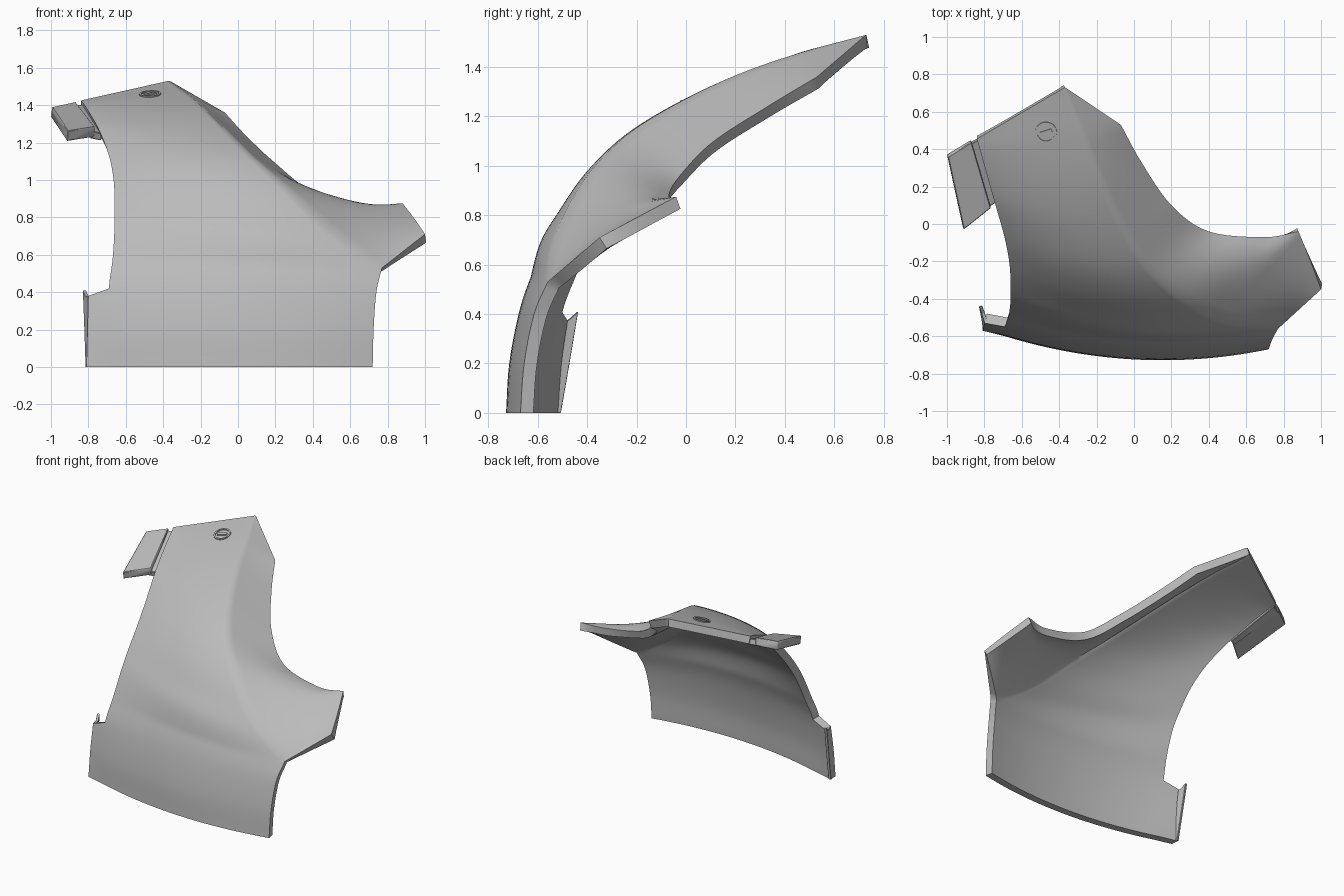
import bpy, bmesh, math
from mathutils import Vector
from mathutils.bvhtree import BVHTree

cube = bpy.data.objects.get("Cube")
if cube:
    bpy.data.objects.remove(cube, do_unlink=True)

grey = bpy.data.materials.new("plain_grey")
grey.use_nodes = True
grey.diffuse_color = (0.5, 0.5, 0.5, 1)
grey.node_tree.nodes["Principled BSDF"].inputs["Base Color"].default_value = (0.5, 0.5, 0.5, 1)

THICKNESS = 0.053
STEPS = 6


def add_object(name, bm, angle=35):
    """Turn a bmesh into a named, smooth shaded object."""
    mesh = bpy.data.meshes.new(name)
    bm.to_mesh(mesh)
    bm.free()
    mesh.materials.append(grey)
    obj = bpy.data.objects.new(name, mesh)
    bpy.context.collection.objects.link(obj)
    bpy.ops.object.select_all(action="DESELECT")
    obj.select_set(True)
    bpy.context.view_layer.objects.active = obj
    bpy.ops.object.shade_smooth_by_angle(angle=math.radians(angle))
    return obj


def spline(points, t, corners=()):
    """Smooth curve through points, kept sharp at the corner stations."""
    last = len(points) - 1
    i = min(int(t), last - 1)
    u = t - i
    b, c = Vector(points[i]), Vector(points[i + 1])
    a = 2 * b - c if i == 0 or i in corners else Vector(points[i - 1])
    d = 2 * c - b if i + 1 == last or i + 1 in corners else Vector(points[i + 2])
    return b + 0.5 * u * (c - a + u * (2 * a - 5 * b + 4 * c - d + u * (3 * (b - c) + d - a)))


def prism(name, top, depth, bevel=0.004):
    """Slab hanging from a ring of corner points."""
    bm = bmesh.new()
    upper = [bm.verts.new(p) for p in top]
    lower = [bm.verts.new(Vector(p) + Vector(depth)) for p in top]
    bm.faces.new(upper)
    bm.faces.new(lower[::-1])
    for i in range(len(top)):
        j = (i + 1) % len(top)
        bm.faces.new((upper[j], upper[i], lower[i], lower[j]))
    bmesh.ops.recalc_face_normals(bm, faces=bm.faces)
    bmesh.ops.bevel(bm, geom=bm.edges[:], offset=bevel, segments=1, affect="EDGES")
    return add_object(name, bm)


# Stations running from the bottom of the panel to its top
left_edge = [(-.69, -.60, 0), (-.69, -.59, .2), (-.69, -.55, .42), (-.67, -.49, .58),
             (-.66, -.41, .75), (-.66, -.33, .87), (-.665, -.22, 1), (-.69, -.08, 1.13),
             (-.74, .1, 1.26), (-.78, .24, 1.335), (-.82, .385, 1.4), (-.84, .455, 1.425)]
crease = [(.72, -.67, 0), (.725, -.655, .2), (.74, -.615, .4), (.77, -.56, .53),
          (.58, -.545, .66), (.42, -.5, .79), (.25, -.4, .96), (.08, -.245, 1.12),
          (-.05, -.04, 1.25), (-.17, .21, 1.37), (-.27, .47, 1.46), (-.37, .73, 1.53)]
bulge = [(b,) for b in (.09, .09, .09, .1, .1, .08, .07, .06, .045, .03, .015, 0)]

# Stations of the flange edge, starting beside the fourth crease station
flange_edge = [(1, -.35, .71), (.945, -.2, .79), (.88, -.04, .875), (.7, -.07, .87),
               (.4, -.04, .94), (.2, .1, 1.09), (.04, .33, 1.24), (-.07, .53, 1.36),
               (-.36, .725, 1.527)]
FLANGE_START = 3

# Outer edge of the lower left tab
tab_edge = [(-.81, -.57, 0), (-.805, -.555, .2), (-.8, -.53, .38)]
TAB_END = 2


def scalar_spline(points, t):
    return spline([(p[0], 0, 0) for p in points], t).x


def body_row(t):
    a, b, depth = spline(left_edge, t), spline(crease, t, (FLANGE_START,)), scalar_spline(bulge, t)
    row = []
    for k in range(25):
        s = k / 24
        p = a.lerp(b, s)
        p.y -= depth * 4 * s * (1 - s)
        row.append(p)
    return row


def flange_row(t):
    a = spline(crease, t, (FLANGE_START,))
    b = spline(flange_edge, t - FLANGE_START, (2, 7))
    return [a.lerp(b, k / 8) for k in range(9)]


def tab_row(t):
    a, b = spline(tab_edge, t), spline(left_edge, t)
    return [a.lerp(b, k / 4) for k in range(5)]


def add_patch(bm, row_at, start, end):
    count = (end - start) * STEPS
    rows = [[bm.verts.new(p) for p in row_at(start + i / STEPS)] for i in range(count + 1)]
    for low, high in zip(rows, rows[1:]):
        for k in range(len(low) - 1):
            bm.faces.new((low[k], low[k + 1], high[k + 1], high[k]))


# Main curved panel with its flange and tab
bm = bmesh.new()
add_patch(bm, body_row, 0, len(crease) - 1)
add_patch(bm, flange_row, FLANGE_START, len(crease) - 1)
add_patch(bm, tab_row, 0, TAB_END)
bmesh.ops.remove_doubles(bm, verts=bm.verts, dist=0.0008)
surface = BVHTree.FromBMesh(bm)
panel = add_object("curved_panel", bm, 40)
solid = panel.modifiers.new("thickness", "SOLIDIFY")
solid.thickness = THICKNESS
solid.offset = -1
solid.use_even_offset = False
bpy.ops.object.modifier_apply(modifier=solid.name)
for v in panel.data.vertices:
    v.co.z = max(v.co.z, 0)
bpy.ops.object.shade_smooth_by_angle(angle=math.radians(40))

# Turned-in lip along the tab, with a small pointed top
prism("tab_lip", [(-.808, -.57, 0), (-.8, -.53, .38), (-.815, -.48, .375),
                  (-.83, -.44, .41), (-.822, -.475, .2), (-.815, -.51, 0)], (.018, .004, 0), .002)

# Side flap and the sunken strip that joins it to the panel
prism("side_flap", [(-.995, .36, 1.39), (-.91, -.03, 1.262), (-.765, .085, 1.285),
                    (-.868, .437, 1.418)], (-.005, .012, -.055))
prism("flap_joint", [(-.89, .42, 1.397), (-.79, .08, 1.262), (-.73, .12, 1.25),
                     (-.82, .455, 1.405)], (0, .012, -.04))

# Round fastener lying on the panel
spot, normal, _, _ = surface.ray_cast(Vector((-.47, .49, 3)), Vector((0, 0, -1)))
if normal.z < 0:
    normal.negate()
turn = normal.to_track_quat("Z", "Y").to_matrix().to_4x4()
turn.translation = spot


def fastener_ring(name, outer, inner, height):
    bm = bmesh.new()
    profile = [(outer, -.01), (outer, height), (inner, height), (inner, -.01)]
    verts = [bm.verts.new((r, 0, z)) for r, z in profile]
    edges = [bm.edges.new(pair) for pair in zip(verts, verts[1:])]
    bmesh.ops.spin(bm, geom=verts + edges, cent=(0, 0, 0), axis=(0, 0, 1),
                   angle=math.tau, steps=40, use_duplicate=False)
    bmesh.ops.remove_doubles(bm, verts=bm.verts, dist=0.0001)
    bmesh.ops.recalc_face_normals(bm, faces=bm.faces)
    add_object(name, bm).matrix_world = turn


fastener_ring("fastener_rim", .058, .047, .006)
bm = bmesh.new()
bmesh.ops.create_cube(bm, size=1)
bmesh.ops.scale(bm, vec=(.065, .022, .012), verts=bm.verts)
slot = add_object("fastener_bar", bm)
slot.matrix_world = turn
slot.rotation_euler.rotate_axis("Z", math.radians(30))
